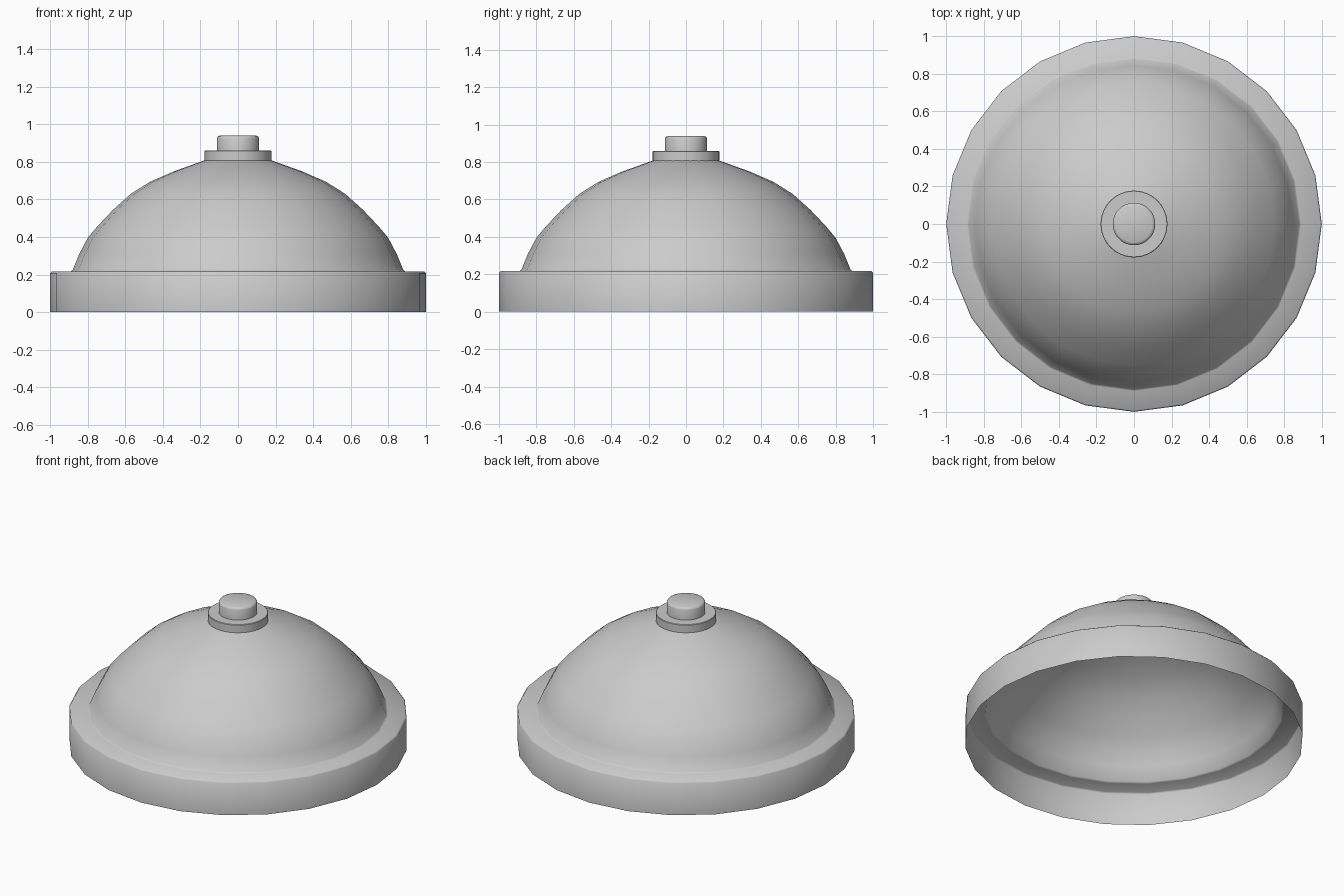
import bpy, bmesh, math

if "Cube" in bpy.data.objects:
    bpy.data.objects.remove(bpy.data.objects["Cube"])


def lathe(name, profile, sides, angle=35):
    """Revolve (radius, height) points round z; zero radius closes the end."""
    bm = bmesh.new()
    rings = []
    for r, z in profile:
        if r == 0:
            rings.append([bm.verts.new((0, 0, z))] * sides)
        else:
            rings.append([bm.verts.new((r * math.cos(2 * math.pi * i / sides),
                                        r * math.sin(2 * math.pi * i / sides), z))
                          for i in range(sides)])
    for a, b in zip(rings, rings[1:]):
        for i in range(sides):
            j = (i + 1) % sides
            corners = list(dict.fromkeys([a[i], a[j], b[j], b[i]]))
            bm.faces.new(corners)
    mesh = bpy.data.meshes.new(name)
    bm.to_mesh(mesh)
    bm.free()
    ob = bpy.data.objects.new(name, mesh)
    bpy.context.collection.objects.link(ob)
    bpy.ops.object.select_all(action='DESELECT')
    ob.select_set(True)
    bpy.context.view_layer.objects.active = ob
    bpy.ops.object.shade_smooth_by_angle(angle=math.radians(angle))
    return ob


# Thin open shell: upright rim, flat ledge and dome
lathe("dome_shell", [
    (1.0, 0), (1.0, 0.208), (0.992, 0.217), (0.89, 0.217), (0.88, 0.225),
    (0.845, 0.31), (0.80, 0.395), (0.75, 0.455), (0.665, 0.545), (0.57, 0.63),
    (0.47, 0.693), (0.34, 0.75), (0.18, 0.807), (0.08, 0.83), (0, 0.835)], 24, 50)

# Collar on the crown
lathe("collar", [(0, 0.80), (0.178, 0.80), (0.178, 0.857), (0.175, 0.86),
                 (0, 0.86)], 48)

# Button on top of the collar
lathe("button", [(0, 0.85), (0.113, 0.85), (0.113, 0.925), (0.109, 0.934),
                 (0.098, 0.939), (0, 0.94)], 48, 50)
